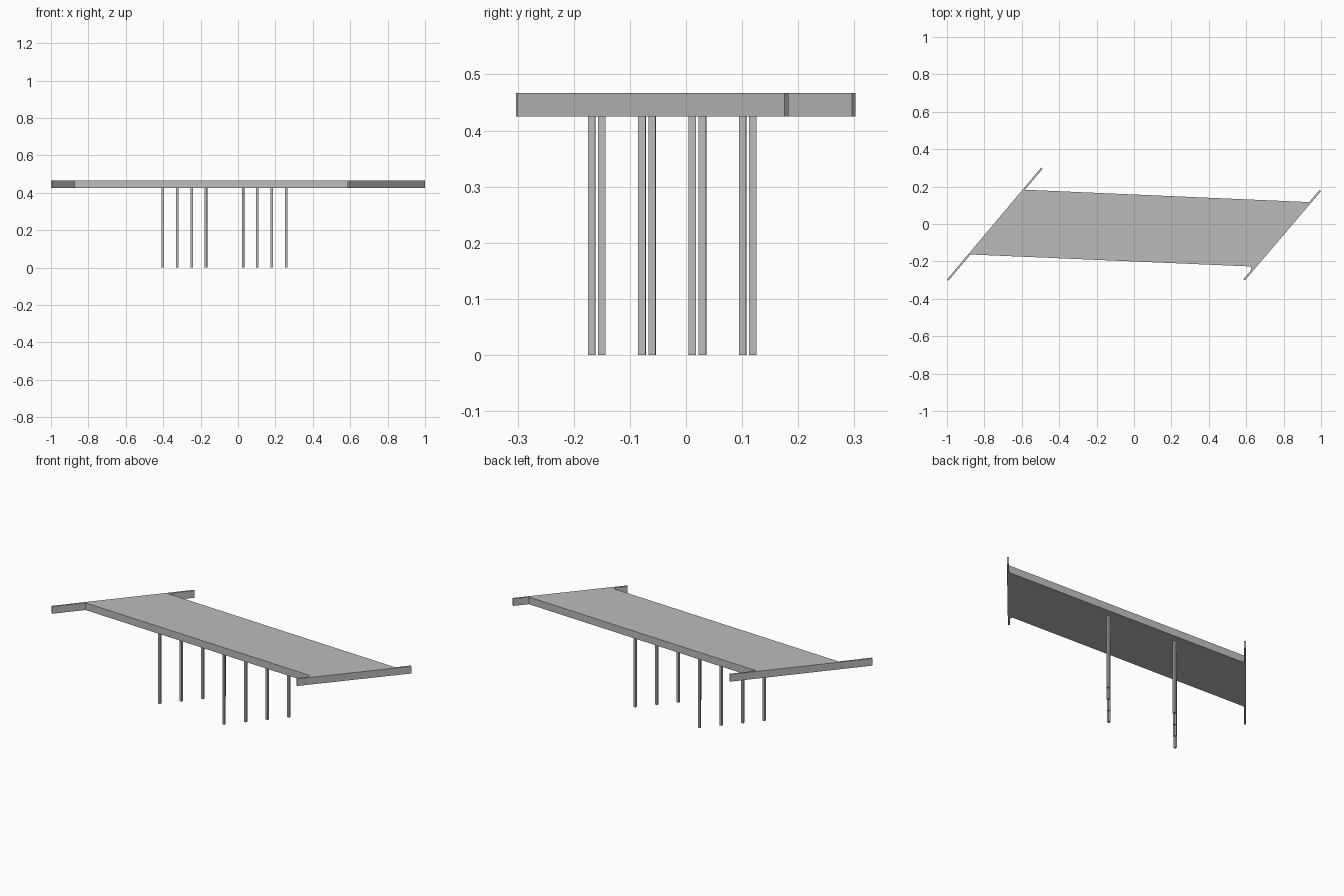
import bpy, bmesh, math
from mathutils import Vector

cube = bpy.data.objects.get("Cube")
if cube:
    bpy.data.objects.remove(cube, do_unlink=True)

# Single concrete material
concrete = bpy.data.materials.new("concrete_grey")
concrete.use_nodes = True
grey = (0.5, 0.5, 0.5, 1)
concrete.diffuse_color = grey
concrete.node_tree.nodes["Principled BSDF"].inputs["Base Color"].default_value = grey

BOTTOM, TOP = 0.425, 0.467


def prism(name, outline, z0, z1):
    """Extrude a plan outline between two heights."""
    bm = bmesh.new()
    base = bm.faces.new([bm.verts.new((x, y, z0)) for x, y in outline])
    top = bmesh.ops.extrude_face_region(bm, geom=[base])["geom"]
    bmesh.ops.translate(bm, vec=(0, 0, z1 - z0),
                        verts=[v for v in top if isinstance(v, bmesh.types.BMVert)])
    bmesh.ops.recalc_face_normals(bm, faces=bm.faces)
    mesh = bpy.data.meshes.new(name)
    bm.to_mesh(mesh)
    bm.free()
    mesh.materials.append(concrete)
    obj = bpy.data.objects.new(name, mesh)
    bpy.context.collection.objects.link(obj)
    return obj


def strip(name, start, end, width, z0, z1):
    """Upright slab following a straight line in plan."""
    a, b = Vector(start), Vector(end)
    side = (b - a).orthogonal().normalized() * width / 2
    return prism(name, [a + side, b + side, b - side, a - side], z0, z1)


def on_line(start, end, y, offset):
    """Point beside a skewed line at height y in plan."""
    t = (y - start[1]) / (end[1] - start[1])
    return (start[0] + t * (end[0] - start[0]) + offset, y)


# Skewed end walls
right_line = ((-0.996, -0.300), (-0.492, 0.299))
left_line = ((0.589, -0.298), (0.996, 0.179))
strip("right_end_wall", *right_line, 0.01, BOTTOM, TOP)
strip("left_end_wall", *left_line, 0.01, BOTTOM, TOP)

# Deck between the wall faces, with a small chamfer at the front left corner
gap = 0.006
prism("deck", [
    on_line(*right_line, -0.163, gap),
    (0.624, -0.227),
    on_line(*left_line, -0.246, -gap),
    on_line(*left_line, 0.117, -gap),
    on_line(*right_line, 0.183, gap),
], BOTTOM, TOP)

# Two skewed rows of four square columns, turned with the deck
turn = math.radians(-2.6)
along = Vector((math.cos(turn), math.sin(turn))) * 0.0065
rows = {"right": ((-0.402, -0.150), (-0.171, 0.119)),
        "left": ((0.027, -0.168), (0.258, 0.101))}
for row, (first, last) in rows.items():
    for i in range(4):
        c = Vector(first).lerp(Vector(last), i / 3)
        strip(f"{row}_column_{i + 1}", c - along, c + along, 0.013, 0, BOTTOM)
